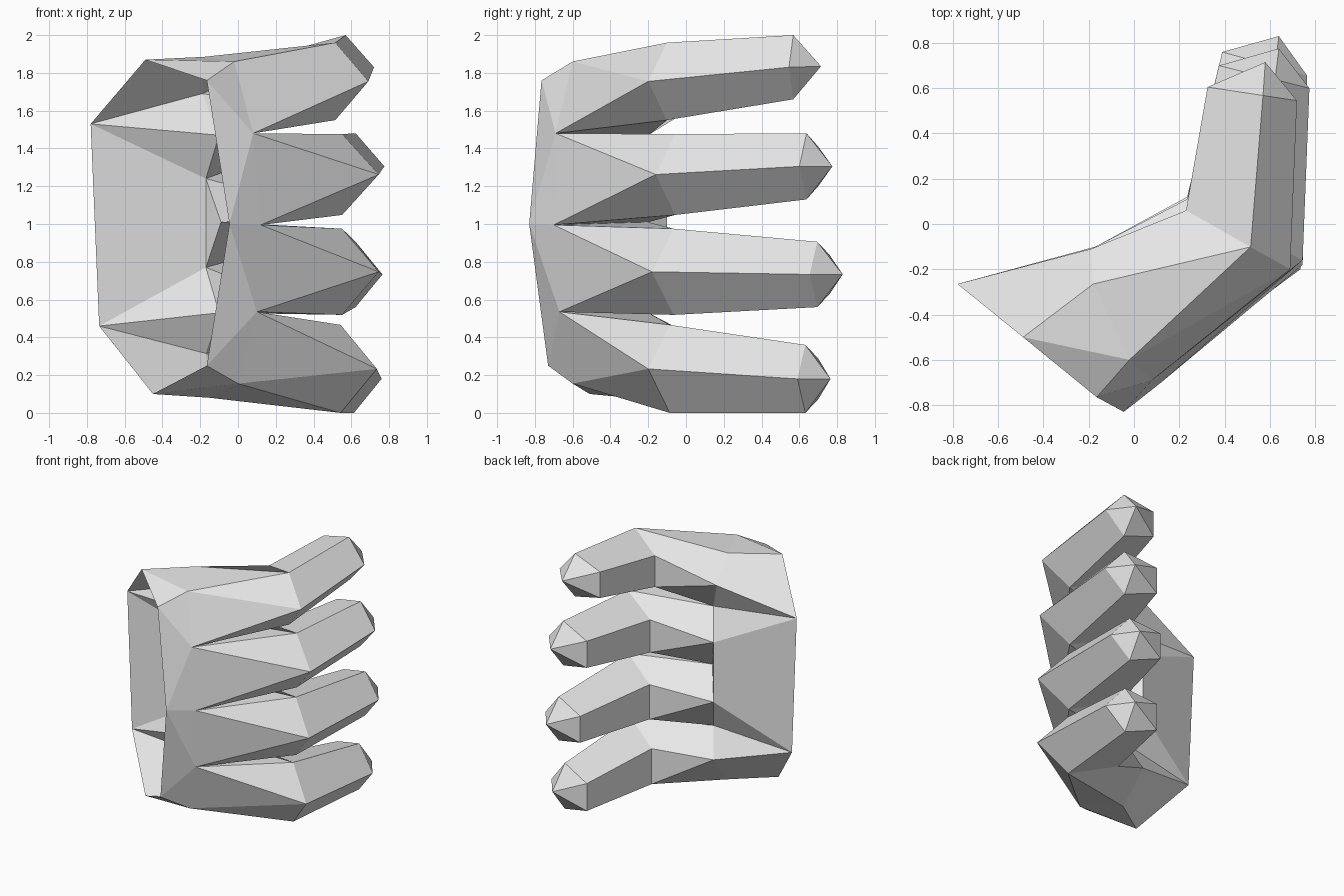
import bpy, bmesh
from mathutils import Vector

if "Cube" in bpy.data.objects:
    bpy.data.objects.remove(bpy.data.objects["Cube"])

bm = bmesh.new()


def verts(points):
    return [bm.verts.new(p) for p in points]


def face(*vs):
    bm.faces.new(vs)


def ring(right, left, z, h):
    """Five-sided finger section: right, top, upper left, lower left, bottom."""
    r, l = Vector(right), Vector(left)
    m = r.lerp(l, 0.38)
    return verts([(*r, z), (*m, z + h), (*l, z + 0.6 * h), (*l, z - 0.6 * h), (*m, z - h)])


# open wrist rim, from palm side over the top and round to the bottom
W = verts([(-.78, -.265, 1.53), (-.49, -.50, 1.87), (-.165, -.765, 1.76), (-.045, -.83, 1.0),
           (-.165, -.73, .25), (-.45, -.51, .10), (-.735, -.27, .46)])
# webs between the fingers: back-of-hand side, deep inside, and finger roots in the palm
U = verts([(-.02, -.60, 1.86), (.08, -.69, 1.48), (.12, -.70, .995), (.10, -.67, .535), (0, -.60, .155)])
I = verts([(-.18, -.265, 1.885), (-.10, -.20, 1.47), (-.09, -.20, 1.01), (-.10, -.20, .53), (-.15, -.30, .08)])
V = verts([(-.19, -.11, 1.69), (-.17, -.10, 1.24), (-.17, -.10, .77), (-.17, -.10, .315)])

# back of the hand
for f in [(W[1], U[0], I[0]), (W[1], W[2], U[0]), (W[2], U[1], U[0]), (W[2], W[3], U[1]),
          (W[3], U[2], U[1]), (W[3], U[3], U[2]), (W[3], W[4], U[3]), (W[4], U[4], U[3]),
          (W[4], W[5], U[4]), (W[5], I[4], U[4])]:
    face(*f)
# palm
for f in [(W[0], W[1], I[0], V[0]), (W[0], V[0], I[1]), (W[0], I[1], V[1]), (W[0], V[1], V[2], W[6]),
          (V[1], I[2], V[2]), (W[6], V[2], I[3]), (W[6], I[3], V[3]), (W[6], V[3], I[4], W[5])]:
    face(*f)

# fingers: knuckle section, tip section, pointed end
fingers = [
    (((.69, -.20), (.23, .06), 1.755, .205), ((.72, .545), (.325, .605), 1.83, .17), (.58, .715, 1.835)),
    (((.745, -.16), (.235, .11), 1.262, .214), ((.775, .60), (.375, .70), 1.305, .175), (.64, .775, 1.305)),
    (((.745, -.18), (.235, .12), .747, .228), ((.765, .655), (.39, .76), .733, .173), (.64, .83, .733)),
    (((.735, -.20), (.23, .10), .233, .233), ((.76, .59), (.375, .70), .18, .18), (.63, .765, .18)),
]
for i, (knuckle, tip, end) in enumerate(fingers):
    k, t, apex = ring(*knuckle), ring(*tip), bm.verts.new(end)
    ua, ub, ia, ib, v = U[i], U[i + 1], I[i], I[i + 1], V[i]
    # root of the finger
    for f in [(ua, k[1], k[0]), (ua, k[0], ub), (ub, k[0], k[4]), (ua, ia, k[1]), (ub, k[4], ib),
              (ia, v, k[2], k[1]), (ib, k[4], k[3], v), (v, k[3], k[2])]:
        face(*f)
    # shaft and end
    for j in range(5):
        n = (j + 1) % 5
        face(k[j], k[n], t[n], t[j])
        face(t[j], t[n], apex)

bmesh.ops.recalc_face_normals(bm, faces=bm.faces[:])
mesh = bpy.data.meshes.new("hand")
bm.to_mesh(mesh)
bm.free()
mat = bpy.data.materials.new("light grey")
mat.diffuse_color = (0.8, 0.8, 0.8, 1)
mat.use_nodes = True
mat.node_tree.nodes["Principled BSDF"].inputs["Base Color"].default_value = mat.diffuse_color
mesh.materials.append(mat)
obj = bpy.data.objects.new("hand", mesh)
bpy.context.collection.objects.link(obj)
